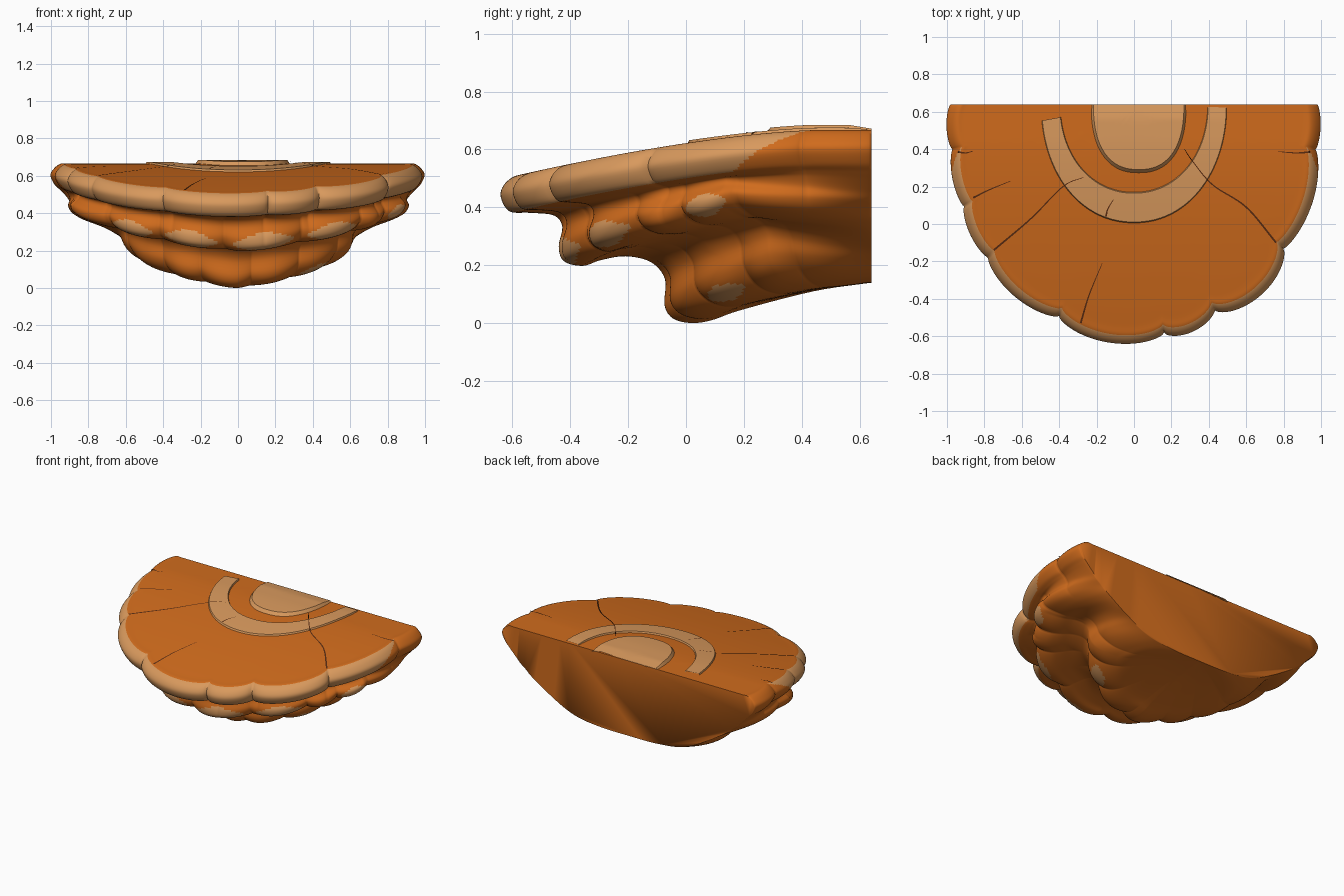
import bpy, bmesh, math
from mathutils import Vector

default = bpy.data.objects.get("Cube")
if default:
    bpy.data.objects.remove(default, do_unlink=True)

BACK = 0.64   # y of the flat back, where all angles are centred
SUB = 5       # smooth steps between profile points


def make_material(name, rgb):
    mat = bpy.data.materials.new(name)
    mat.use_nodes = True
    colour = (*rgb, 1)
    mat.diffuse_color = colour
    mat.node_tree.nodes["Principled BSDF"].inputs["Base Color"].default_value = colour
    return mat


ORANGE = make_material("burnt orange", (0.63, 0.148, 0.012))
TAN = make_material("pale tan", (0.69, 0.32, 0.11))
DARK = make_material("dark crack brown", (0.1, 0.025, 0.006))


def spline(points, steps):
    """Catmull-Rom curve through the points."""
    pts = [Vector(p) for p in points]
    pts = [2 * pts[0] - pts[1]] + pts + [2 * pts[-1] - pts[-2]]
    out = []
    for a, b, c, d in zip(pts, pts[1:], pts[2:], pts[3:]):
        for k in range(steps):
            t = k / steps
            out.append(0.5 * (2 * b + (c - a) * t + (2 * a - 5 * b + 4 * c - d) * t * t
                              + (3 * b - a - 3 * c + d) * t ** 3))
    return out + [pts[-2]]


def top_height(y):
    """Height of the gently sloping cap."""
    drop = min(max((0.45 - y) / 1.05, 0), 1.1)
    return 0.665 - 0.16 * drop ** 1.5


def loft(name, angles, column, materials, rule=None, angle=60):
    """Skin a radial profile, column(angle) -> [(radius, z)], round the back centre."""
    bm = bmesh.new()
    grid = []
    for a in angles:
        s, c = math.sin(math.radians(a)), math.cos(math.radians(a))
        grid.append([bm.verts.new((r * s, BACK - r * c, z)) for r, z in column(a)])
    for i in range(len(grid) - 1):
        for j in range(len(grid[0]) - 1):
            f = bm.faces.new((grid[i][j], grid[i + 1][j],
                              grid[i + 1][j + 1], grid[i][j + 1]))
            if rule:
                f.material_index = rule((angles[i] + angles[i + 1]) / 2, j + 0.5)
    bmesh.ops.remove_doubles(bm, verts=bm.verts, dist=0.0002)
    bmesh.ops.holes_fill(bm, edges=[e for e in bm.edges if e.is_boundary], sides=0)
    bmesh.ops.recalc_face_normals(bm, faces=bm.faces)
    return finish(name, bm, materials, angle)


def finish(name, bm, materials, angle):
    mesh = bpy.data.meshes.new(name)
    bm.to_mesh(mesh)
    bm.free()
    for m in materials:
        mesh.materials.append(m)
    obj = bpy.data.objects.new(name, mesh)
    bpy.context.collection.objects.link(obj)
    bpy.ops.object.select_all(action="DESELECT")
    obj.select_set(True)
    bpy.context.view_layer.objects.active = obj
    bpy.ops.object.shade_smooth_by_angle(angle=math.radians(angle))
    return obj


# Rim and underside profiles (radius, z) at the front, at 60 degrees and at the back
FRONT = [(1.235, .505), (1.27, .475), (1.28, .435), (1.25, .385), (1.18, .38), (1.1, .37),
         (1.07, .33), (1.08, .26), (1.06, .21), (1, .195), (.94, .215), (.85, .23),
         (.76, .21), (.71, .15), (.71, .06), (.68, .015), (.62, 0), (.55, .01),
         (.45, .045), (.2, .11), (0, .14)]
MIDDLE = [(1.045, .635), (1.08, .61), (1.1, .57), (1.07, .52), (1.03, .505), (1.01, .5),
          (1.01, .48), (1.04, .445), (1.02, .405), (.95, .38), (.88, .365), (.8, .36),
          (.74, .34), (.71, .3), (.7, .24), (.67, .19), (.61, .15), (.53, .125),
          (.44, .115), (.2, .13), (0, .14)]
SIDE = [(.945, .66), (.98, .635), (1, .6), (.98, .55), (.95, .52), (.92, .49),
        (.88, .45), (.85, .42), (.81, .39), (.77, .36), (.73, .335), (.68, .305),
        (.64, .28), (.59, .25), (.54, .22), (.48, .19), (.42, .17), (.35, .155),
        (.25, .145), (.15, .14), (0, .14)]
# Notches between rim lobes: angle, radius, bulge of the lobe that follows
NOTCHES = [(-90, .98, .02), (-76, 1, .02), (-59, 1.06, .025), (-43.6, 1.13, .045),
           (-19.5, 1.2, .065), (7.5, 1.23, .05), (21.4, 1.18, .08), (46, 1.11, .035),
           (76, 1, .015), (90, .98, 0)]
TOP = [k / 8 for k in range(8)] + [0.96]
# Notch angles between the lobes of the middle and lowest tiers
TIERS = [(-90, -66, -42, -24, -4, 19, 39, 50, 62, 90),
         (-90, -58, -35, -17, 6, 28, 50, 66, 90)]


def rim_radius(a):
    for (a0, r0, bulge), (a1, r1, _) in zip(NOTCHES, NOTCHES[1:]):
        if a <= a1:
            u = (a - a0) / (a1 - a0)
            return r0 + (r1 - r0) * u + bulge * max(4 * u * (1 - u), 0) ** 0.65


def lump(a, tier):
    """Scalloping of the two lower tiers, from 0 in a notch to 1 on a lobe."""
    for a0, a1 in zip(TIERS[tier], TIERS[tier][1:]):
        if a <= a1:
            return abs(math.sin(math.pi * (a - a0) / (a1 - a0))) ** 0.8


def body_column(a):
    t = abs(a)
    if t < 60:
        lo, hi, k = FRONT, MIDDLE, (t / 60) ** 1.3
    else:
        lo, hi, k = MIDDLE, SIDE, (t - 60) / 30
    rows = [Vector(p).lerp(Vector(q), k) for p, q in zip(lo, hi)]
    scale = rim_radius(a) / rows[2].x
    cosine = math.cos(math.radians(a))
    fade = 0.25 + 0.75 * cosine
    edge = rows[0].x * scale
    shift = top_height(BACK - edge * cosine) - rows[0].y
    for i, p in enumerate(rows):
        w = min(max(1 - (i - 3) / 6, 0), 1)       # rim influence
        p.x *= 1 + (scale - 1) * w
        p.y += shift * w
        for tier, centre, depth in ((0, 8, 0.05), (1, 15, 0.035)):
            near = max(1 - abs(i - centre) / 4, 0) * fade * depth
            p.x += near * (lump(a, tier) - 0.75)
            p.y -= 0.35 * near * (lump(a, tier) - 0.85)
    cap = [(edge * f, top_height(BACK - edge * f * cosine)) for f in TOP]
    return [(max(r, 0), max(z, 0)) for r, z in spline(cap + [tuple(p) for p in rows], SUB)]


def body_colour(a, row):
    p = row / SUB - len(TOP)
    if 0 < p < 3.1 - 3 * max(abs(a) - 63, 0) / 13:
        return 1                                   # pale rim, tapering off at the sides
    on_lobe = -42 < a < 39 or 50 < a < 62
    if on_lobe and abs(p - 7.6) < 1.5 * (lump(a, 0) - 0.35):
        return 1                                   # pale lobes of the middle tier
    if 28 < a < 50 and abs(p - 15.4) < 1.2 * (lump(a, 1) - 0.4):
        return 1                                   # small patch on the lowest tier
    return 0


loft("bracket_body", [k / 2 for k in range(-180, 181)], body_column, [ORANGE, TAN],
     body_colour, 70)


# Raised growth bands on the cap
def oval(a, width, depth, power):
    s, c = abs(math.sin(math.radians(a))), abs(math.cos(math.radians(a)))
    return ((s / width) ** power + (c / depth) ** power) ** (-1 / power)


def band(name, angles, inner, outer, lift, power):
    def column(a):
        r0 = oval(a, *inner, power) if inner else 0
        r1 = oval(a, *outer, power)
        c = math.cos(math.radians(a))
        section = [(r0, -0.01)] if inner else []
        steps = 10
        for k in range(steps + 1):
            r = r0 + (r1 - r0) * (0.06 + 0.88 * k / steps if inner else 0.93 * k / steps)
            section.append((r, lift * min(0.35 + r * c / 0.12, 1)))
        section.append((r1, -0.01))
        return [(r, top_height(BACK - r * c) + h) for r, h in section]
    return loft(name, angles, column, [TAN], angle=35)


band("outer_growth_ring", range(-80, 89, 3), (.39, .465), (.5, .64), 0.01, 2.1)
disc = band("centre_growth_disc", range(-90, 91, 3), None, (.26, .375), 0.02, 2.4)
disc.location.x = 0.025

# Cracks running in from the rim, as tapered ribbons laid on the cap
CRACKS = [[(-.94, .385), (-.9, .38), (-.86, .39)], [(.94, .385), (.87, .38), (.77, .387)],
          [(-.86, .14), (-.78, .18), (-.66, .23)],
          [(-.75, -.14), (-.55, .03), (-.38, .2), (-.27, .25)],
          [(-.285, -.53), (-.24, -.38), (-.17, -.21)],
          [(.76, -.1), (.6, .09), (.42, .21), (.31, .34), (.27, .4)],
          [(-.15, .04), (-.14, .08), (-.11, .13)]]
bm = bmesh.new()
for path in CRACKS:
    pts = spline(path, 8)
    pairs = []
    for i, p in enumerate(pts):
        along = (pts[min(i + 1, len(pts) - 1)] - pts[max(i - 1, 0)]).normalized()
        half = 0.005 * (1 - 0.75 * i / len(pts))
        side = Vector((-along.y, along.x)) * half
        on_ring = math.hypot(p.x / .5, (p.y - BACK) / .64) < 1
        lift = 0.013 if on_ring else 0.004
        pairs.append([bm.verts.new((q.x, q.y, top_height(q.y) + lift))
                      for q in (p - side, p + side)])
    for (a, b), (c, d) in zip(pairs, pairs[1:]):
        bm.faces.new((a, c, d, b))
finish("cap_cracks", bm, [DARK], 60)
